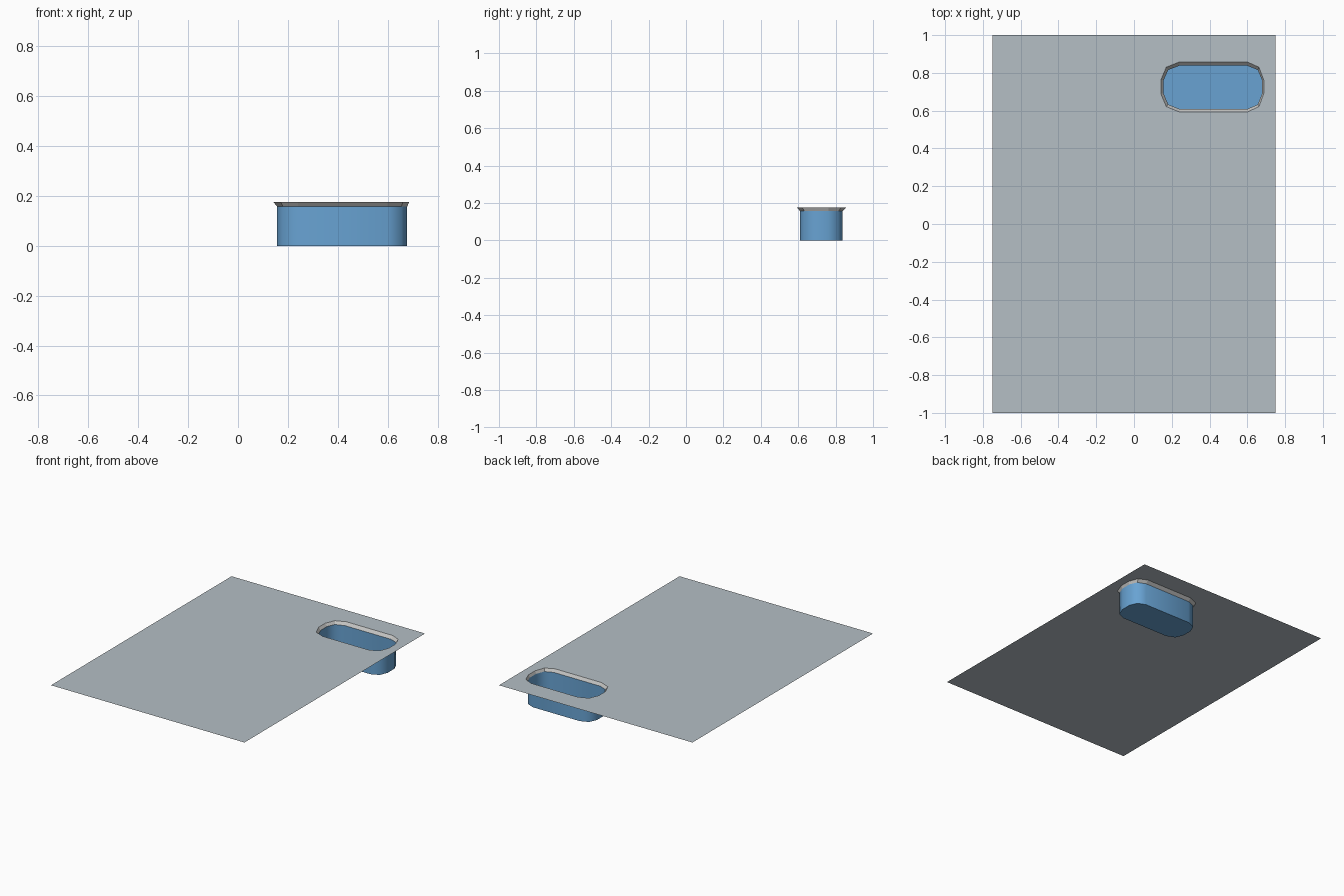
import bpy, bmesh, math

if "Cube" in bpy.data.objects:
    bpy.data.objects.remove(bpy.data.objects["Cube"])

TOP, LIP = 0.176, 0.157            # plate height, bottom of the flared rim


def material(name, rgb):
    m = bpy.data.materials.new(name)
    m.diffuse_color = (*rgb, 1)
    m.use_nodes = True
    m.node_tree.nodes["Principled BSDF"].inputs["Base Color"].default_value = m.diffuse_color
    return m


plate_grey = material("plate grey", (0.46, 0.52, 0.56))
rim_grey = material("rim light grey", (0.54, 0.54, 0.53))
basin_blue = material("basin blue", (0.138, 0.365, 0.65))


def rounded_outline(x0, x1, y0, y1, z, segments=2):
    """Counter-clockwise rounded rectangle sharing fixed corner centres."""
    cx0, cx1, cy0, cy1 = 0.24, 0.60, 0.69, 0.762
    corners = [(cx1, cy1, x1 - cx1, y1 - cy1), (cx0, cy1, cx0 - x0, y1 - cy1),
               (cx0, cy0, cx0 - x0, cy0 - y0), (cx1, cy0, x1 - cx1, cy0 - y0)]
    pts = []
    for i, (cx, cy, rx, ry) in enumerate(corners):
        for k in range(segments + 1):
            a = (i + k / segments) * math.pi / 2
            pts.append((cx + rx * math.cos(a), cy + ry * math.sin(a), z))
    return pts


def finish(bm, name, mat, smooth=False):
    me = bpy.data.meshes.new(name)
    bm.to_mesh(me)
    bm.free()
    ob = bpy.data.objects.new(name, me)
    bpy.context.collection.objects.link(ob)
    me.materials.append(mat)
    if smooth:
        bpy.ops.object.select_all(action='DESELECT')
        ob.select_set(True)
        bpy.context.view_layer.objects.active = ob
        bpy.ops.object.shade_smooth_by_angle(angle=math.radians(50))
    return ob


def add_loop(bm, pts):
    return [bm.verts.new(p) for p in pts]


def bridge(bm, low, high):
    """Wall between two loops, facing inward."""
    n = len(low)
    for i in range(n):
        j = (i + 1) % n
        bm.faces.new((low[i], high[i], high[j], low[j]))


outer = rounded_outline(0.142, 0.687, 0.593, 0.858, TOP)
inner = rounded_outline(0.157, 0.678, 0.609, 0.838, LIP)
floor = [(x, y, 0) for x, y, _ in inner]

# Thin flat plate with the basin opening cut out
bm = bmesh.new()
edges = []
for pts in ([(-0.75, -1, TOP), (0.75, -1, TOP), (0.75, 1, TOP), (-0.75, 1, TOP)], outer):
    loop = add_loop(bm, pts)
    edges += [bm.edges.new((loop[i - 1], loop[i])) for i in range(len(loop))]
bmesh.ops.triangle_fill(bm, edges=edges, use_beauty=True, normal=(0, 0, 1))
for f in bm.faces:
    f.normal_update()
    if f.normal.z < 0:
        f.normal_flip()
finish(bm, "plate", plate_grey)

# Flared rim sloping from the plate into the basin
bm = bmesh.new()
bridge(bm, add_loop(bm, inner), add_loop(bm, outer))
finish(bm, "basin_rim", rim_grey)

# Basin walls and floor
bm = bmesh.new()
low = add_loop(bm, floor)
bridge(bm, low, add_loop(bm, inner))
bm.faces.new(low)
finish(bm, "basin", basin_blue, smooth=True)
